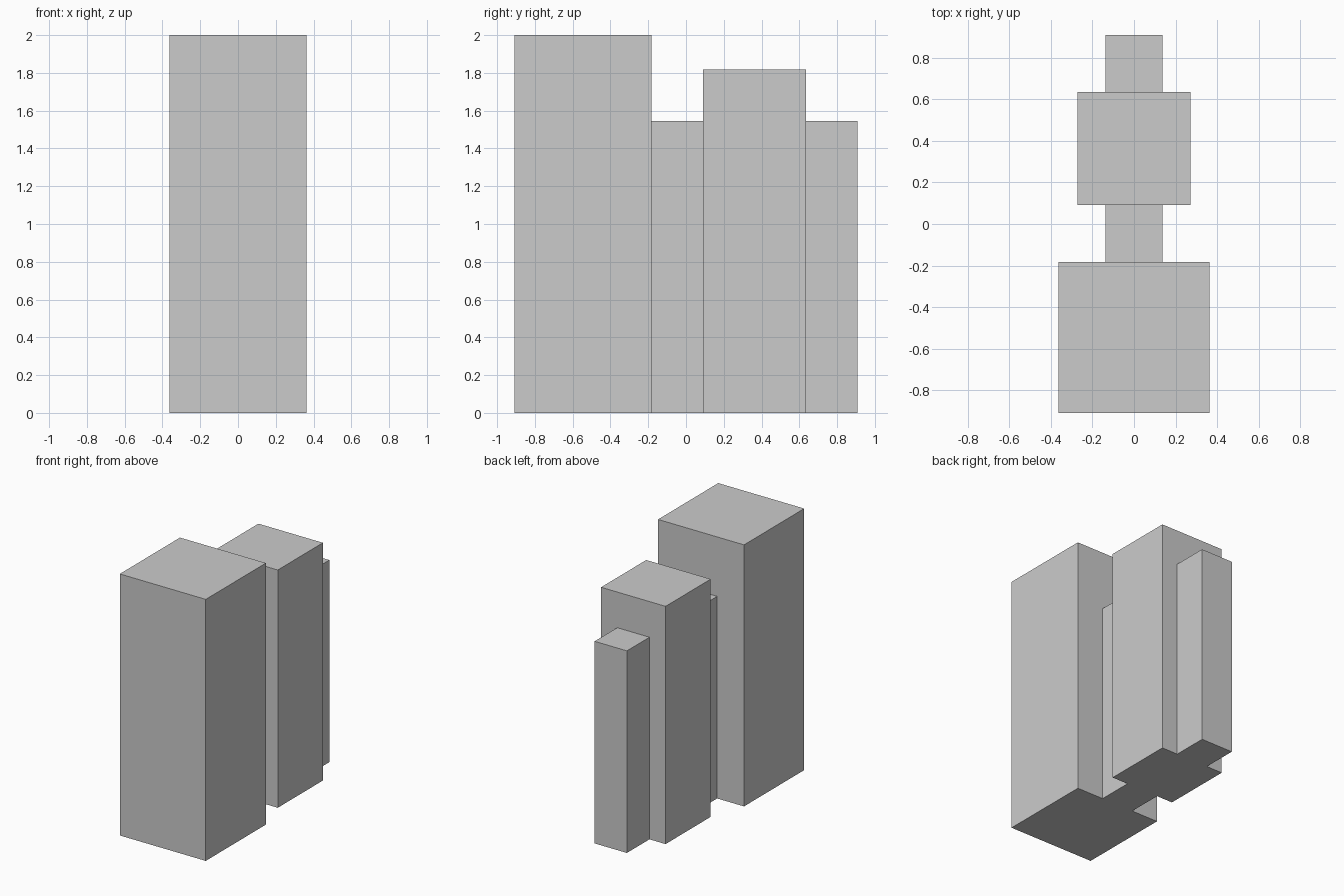
import bpy

if "Cube" in bpy.data.objects:
    bpy.data.objects.remove(bpy.data.objects["Cube"])

U = 2 / 22  # one grid step of the model


def block(name, width, y0, y1, height):
    """Box standing on the floor, centred on x, sized in grid steps."""
    bpy.ops.mesh.primitive_cube_add(size=1, location=(0, (y0 + y1) / 2 * U, height / 2 * U))
    ob = bpy.context.object
    ob.name = name
    ob.scale = (width * U, (y1 - y0) * U, height * U)
    bpy.ops.object.transform_apply(location=True, rotation=False, scale=True)
    return ob


# Tall front tower, middle tower, and the low narrow spine running through both
body = block("tower_row", 8, -10, -2, 22)
parts = [block("spine", 3, -4, 10, 17), block("middle_tower", 6, 1, 7, 20)]

# Fuse everything into one solid without inner faces
bpy.context.view_layer.objects.active = body
for part in parts:
    mod = body.modifiers.new("union_" + part.name, 'BOOLEAN')
    mod.operation = 'UNION'
    mod.solver = 'EXACT'
    mod.object = part
    bpy.ops.object.modifier_apply(modifier=mod.name)
    bpy.data.objects.remove(part)
